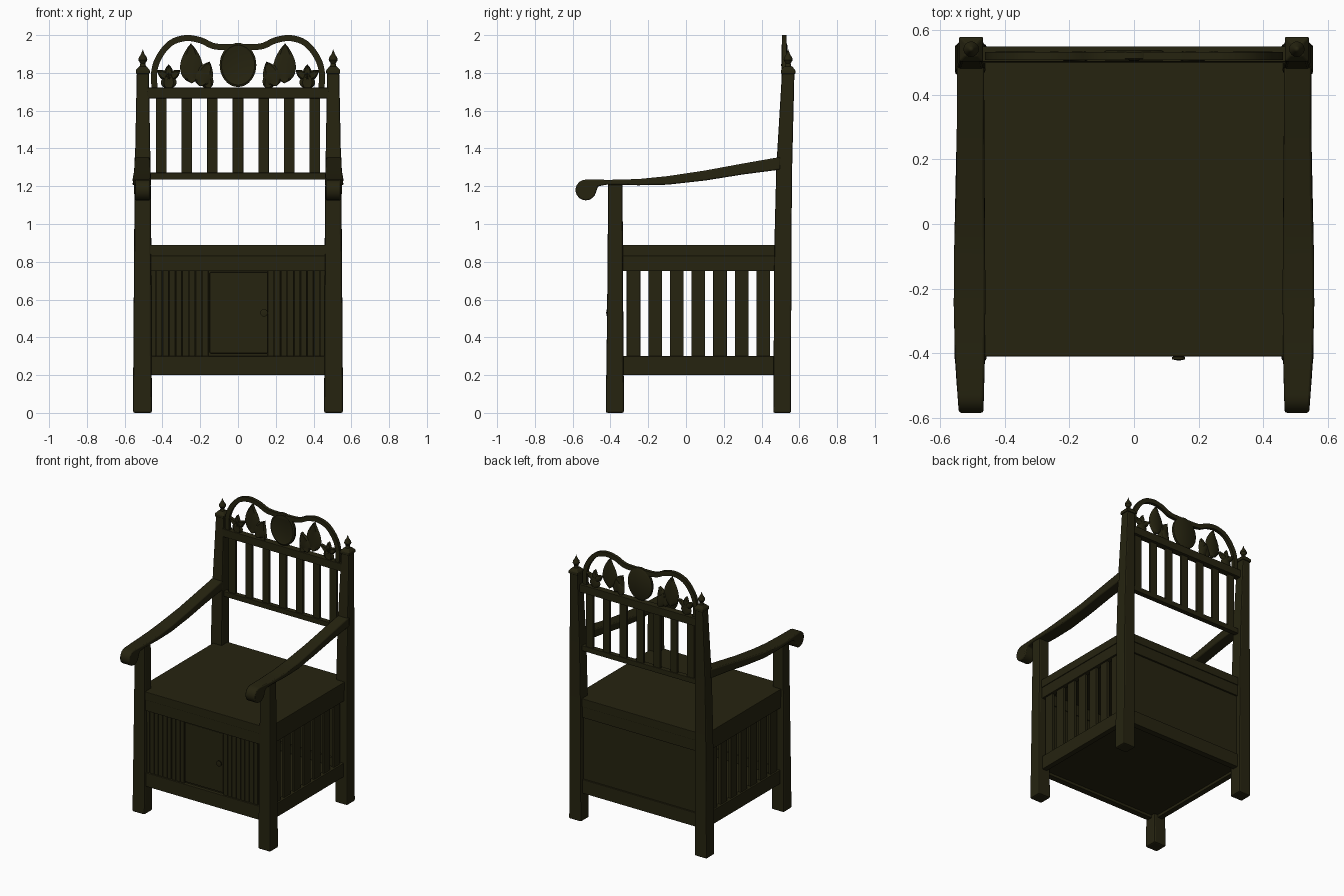
import bpy, bmesh, math
from mathutils import Vector, Matrix

if "Cube" in bpy.data.objects:
    bpy.data.objects.remove(bpy.data.objects["Cube"])

wood = bpy.data.materials.new("dark olive wood")
wood.use_nodes = True
colour = (0.019, 0.017, 0.005, 1)
wood.diffuse_color = colour
wood.node_tree.nodes["Principled BSDF"].inputs["Base Color"].default_value = colour


def finish(name, bm, bevel=0.0, smooth=False):
    bmesh.ops.recalc_face_normals(bm, faces=bm.faces)
    mesh = bpy.data.meshes.new(name)
    bm.to_mesh(mesh)
    bm.free()
    mesh.materials.append(wood)
    obj = bpy.data.objects.new(name, mesh)
    bpy.context.collection.objects.link(obj)
    if bevel:
        mod = obj.modifiers.new("soft edges", "BEVEL")
        mod.width, mod.segments = bevel, 2
        mod.limit_method = "ANGLE"
    if smooth:
        bpy.ops.object.select_all(action="DESELECT")
        obj.select_set(True)
        bpy.context.view_layer.objects.active = obj
        bpy.ops.object.shade_smooth_by_angle(angle=math.radians(40))
    return obj


def box(name, x, y, z, bevel=0.003):
    """Box from (low, high) ranges."""
    bm = bmesh.new()
    bmesh.ops.create_cube(bm, size=1)
    for v in bm.verts:
        v.co = [r[0] + (c + 0.5) * (r[1] - r[0]) for c, r in zip(v.co, (x, y, z))]
    return finish(name, bm, bevel)


def loft(name, sections, bevel=0.01):
    """Square post through sections (x low, x high, y low, y high, z)."""
    bm = bmesh.new()
    rings = [[bm.verts.new(p) for p in ((a, c, z), (b, c, z), (b, d, z), (a, d, z))]
             for a, b, c, d, z in sections]
    for lo, hi in zip(rings, rings[1:]):
        for i in range(4):
            j = (i + 1) % 4
            bm.faces.new((lo[i], lo[j], hi[j], hi[i]))
    bm.faces.new(rings[0][::-1])
    bm.faces.new(rings[-1])
    return finish(name, bm, bevel)


def lathe(name, profile, at, axis="Z", sides=16):
    bm = bmesh.new()
    verts = [bm.verts.new((r, 0, h)) for r, h in profile]
    edges = [bm.edges.new(p) for p in zip(verts, verts[1:])]
    bmesh.ops.spin(bm, geom=verts + edges, axis=(0, 0, 1), cent=(0, 0, 0),
                   angle=math.tau, steps=sides)
    bmesh.ops.remove_doubles(bm, verts=bm.verts, dist=0.0001)
    turn = Matrix.Rotation(math.pi / 2, 4, "X") if axis == "Y" else Matrix()
    bm.transform(Matrix.Translation(at) @ turn)
    return finish(name, bm, smooth=True)


def leaf(name, at, length, width, angle, y=0.52, depth=0.014):
    """Domed pointed leaf, growing from its base."""
    bm = bmesh.new()
    steps = 12
    rows = []
    for i in range(steps + 1):
        t = i / steps
        w = width * (math.sin(math.pi * t ** 0.75) ** 0.8 if 0 < t < 1 else 0.02)
        rows.append([bm.verts.new((w * a, depth * b, length * t))
                     for a, b in ((-1, 0), (-.6, -.8), (0, -.5), (.6, -.8),
                                  (1, 0), (.6, .8), (0, 1), (-.6, .8))])
    for lo, hi in zip(rows, rows[1:]):
        for k in range(8):
            j = (k + 1) % 8
            bm.faces.new((lo[k], lo[j], hi[j], hi[k]))
    bm.faces.new(rows[0])
    bm.faces.new(rows[-1])
    bm.transform(Matrix.Translation((at[0], y, at[1])) @ Matrix.Rotation(angle, 4, "Y"))
    return finish(name, bm, smooth=True)


def sweep(name, points, half_w, half_d, y):
    """Flat band following a smooth path in the xz plane."""
    curve = [Vector(p) for p in points]
    path = []
    for i in range(len(curve) - 1):
        p0, p1 = curve[max(i - 1, 0)], curve[i]
        p2, p3 = curve[i + 1], curve[min(i + 2, len(curve) - 1)]
        for k in range(6):
            t = k / 6
            path.append(0.5 * (2 * p1 + (p2 - p0) * t + (2 * p0 - 5 * p1 + 4 * p2 - p3) * t * t
                               + (3 * p1 - p0 - 3 * p2 + p3) * t ** 3))
    path.append(curve[-1])
    bm = bmesh.new()
    rings = []
    for i, p in enumerate(path):
        d = (path[min(i + 1, len(path) - 1)] - path[max(i - 1, 0)]).normalized()
        n = Vector((-d.y, d.x)) * half_w
        rings.append([bm.verts.new((p.x + s * n.x, y + e * half_d, p.y + s * n.y))
                      for s, e in ((-1, -1), (1, -1), (1, 1), (-1, 1))])
    for lo, hi in zip(rings, rings[1:]):
        for k in range(4):
            j = (k + 1) % 4
            bm.faces.new((lo[k], lo[j], hi[j], hi[k]))
    bm.faces.new(rings[0])
    bm.faces.new(rings[-1])
    return finish(name, bm, smooth=True)


def arm(name, s):
    """Scrolled arm: side outline with a width that swells in the middle."""
    top = [(0.5, 1.355), (0.3, 1.32), (0.1, 1.283), (-0.1, 1.253), (-0.25, 1.238), (-0.4, 1.234)]
    under = [(-0.42, 1.208), (-0.25, 1.205), (-0.1, 1.208), (0.1, 1.23), (0.3, 1.262), (0.5, 1.288)]
    scroll = [(-0.53 + 0.055 * math.cos(a), 1.18 + 0.055 * math.sin(a))
              for a in (math.radians(90 + 20 * i) for i in range(14))]
    outline = top + scroll + [(-0.465, 1.2)] + under
    bm = bmesh.new()
    sides = []
    for e in (0, 1):
        ring = []
        for y, z in outline:
            u = min(abs(y + 0.22) / 0.36, 1) ** 2
            v = u if y < -0.22 else u * 0.6
            ring.append(bm.verts.new((s * (0.46 + 0.006 * v if e == 0 else 0.558 - 0.016 * v), y, z)))
        sides.append(ring)
        bm.faces.new(ring)
    n = len(outline)
    for i in range(n):
        j = (i + 1) % n
        bm.faces.new((sides[0][i], sides[0][j], sides[1][j], sides[1][i]))
    return finish(name, bm, bevel=0.007, smooth=True)


# Seat chest: lid, apron, rails, floor and back
box("seat", (-0.53, 0.53), (-0.41, 0.54), (0.83, 0.89))
for name, z in (("apron", (0.75, 0.832)), ("bottom_rail", (0.2, 0.3))):
    box("front_" + name, (-0.5, 0.5), (-0.405, -0.36), z)
    box("back_" + name, (-0.5, 0.5), (0.49, 0.535), z)
    for side, s in (("left", 1), ("right", -1)):
        box(f"{side}_{name}", sorted((s * 0.485, s * 0.525)), (-0.38, 0.51), z)
box("chest_floor", (-0.5, 0.5), (-0.38, 0.51), (0.22, 0.24))
box("back_panel", (-0.5, 0.5), (0.505, 0.523), (0.28, 0.77))

# Planked front with a small door
box("front_backing", (-0.48, 0.48), (-0.38, -0.365), (0.28, 0.77))
for i in range(9):
    for s in (-1, 1):
        x = s * (0.173 + i * 0.035)
        box("front_plank", (x - 0.016, x + 0.016), (-0.393, -0.375), (0.295, 0.755))
box("door", (-0.15, 0.158), (-0.399, -0.372), (0.315, 0.745), 0.005)
lathe("door_knob", [(0, 0), (0.01, 0), (0.01, 0.01), (0.02, 0.015), (0.02, 0.022), (0, 0.026)],
      (0.138, -0.397, 0.53), axis="Y")

for side, s in (("left", 1), ("right", -1)):
    # Slatted side
    for i in range(7):
        y = -0.278 + i * 0.1145
        box(side + "_side_slat", sorted((s * 0.492, s * 0.512)), (y - 0.036, y + 0.036), (0.29, 0.76))
    # Legs and leaning back posts
    def span(a, b):
        return tuple(sorted((s * a, s * b)))
    loft(side + "_front_leg", [(*span(0.456, 0.556), -0.425, -0.328, 0),
                               (*span(0.458, 0.553), -0.418, -0.332, 0.5),
                               (*span(0.462, 0.546), -0.412, -0.336, 1.22)])
    loft(side + "_back_post", [(*span(0.456, 0.554), 0.462, 0.556, 0),
                               (*span(0.459, 0.55), 0.468, 0.558, 0.9),
                               (*span(0.463, 0.546), 0.478, 0.562, 1.3),
                               (*span(0.472, 0.536), 0.508, 0.574, 1.8)], 0.008)
    loft(side + "_post_cap", [(*span(0.467, 0.541), 0.503, 0.579, 1.795),
                              (*span(0.467, 0.541), 0.503, 0.579, 1.815),
                              (*span(0.485, 0.523), 0.521, 0.561, 1.835)], 0.004)
    lathe(side + "_finial", [(0, 1.83), (0.018, 1.83), (0.013, 1.85), (0.024, 1.868),
                             (0.021, 1.882), (0.009, 1.9), (0, 1.925)], (s * 0.504, 0.541, 0))
    arm(side + "_arm", s)

    # Carved crest: arch, large leaves and trefoil
    arch = [(0.44, 1.70), (0.444, 1.80), (0.42, 1.88), (0.36, 1.955), (0.28, 1.984),
            (0.2, 1.973), (0.12, 1.94), (0.0, 1.936)]
    sweep(side + "_crest_arch", [(s * x, z) for x, z in arch], 0.016, 0.012, 0.52)
    leaf(side + "_outer_leaf", (s * 0.245, 1.745), 0.21, 0.06, s * 0.02)
    leaf(side + "_inner_leaf", (s * 0.205, 1.73), 0.14, 0.05, -s * 0.4, y=0.516)
    leaf(side + "_low_leaf", (s * 0.15, 1.715), 0.12, 0.035, s * 0.35)
    for turn in (-0.95, 0, 0.95):
        leaf(side + "_trefoil_leaf", (s * 0.367, 1.77), 0.075, 0.024, turn)
    leaf(side + "_trefoil_base", (s * 0.367, 1.715), 0.085, 0.042, 0)

# Back rest
box("back_lower_rail", (-0.48, 0.48), (0.498, 0.535), (1.235, 1.272))
box("back_upper_rail", (-0.48, 0.48), (0.502, 0.55), (1.665, 1.722))
for i in range(7):
    x = (i - 3) * 0.1355
    box("back_slat", (x - 0.028, x + 0.028), (0.51, 0.53), (1.26, 1.68))

# Central oval medallion
medallion = lathe("crest_medallion", [(0, -0.016), (0.085, -0.016), (0.097, -0.008), (0.097, 0.01),
                                      (0.088, 0.016), (0.08, 0.012), (0, 0.018)],
                  (0, 0.522, 0), axis="Y", sides=40)
medallion.scale.z = 1.2
medallion.location.z = 1.842
